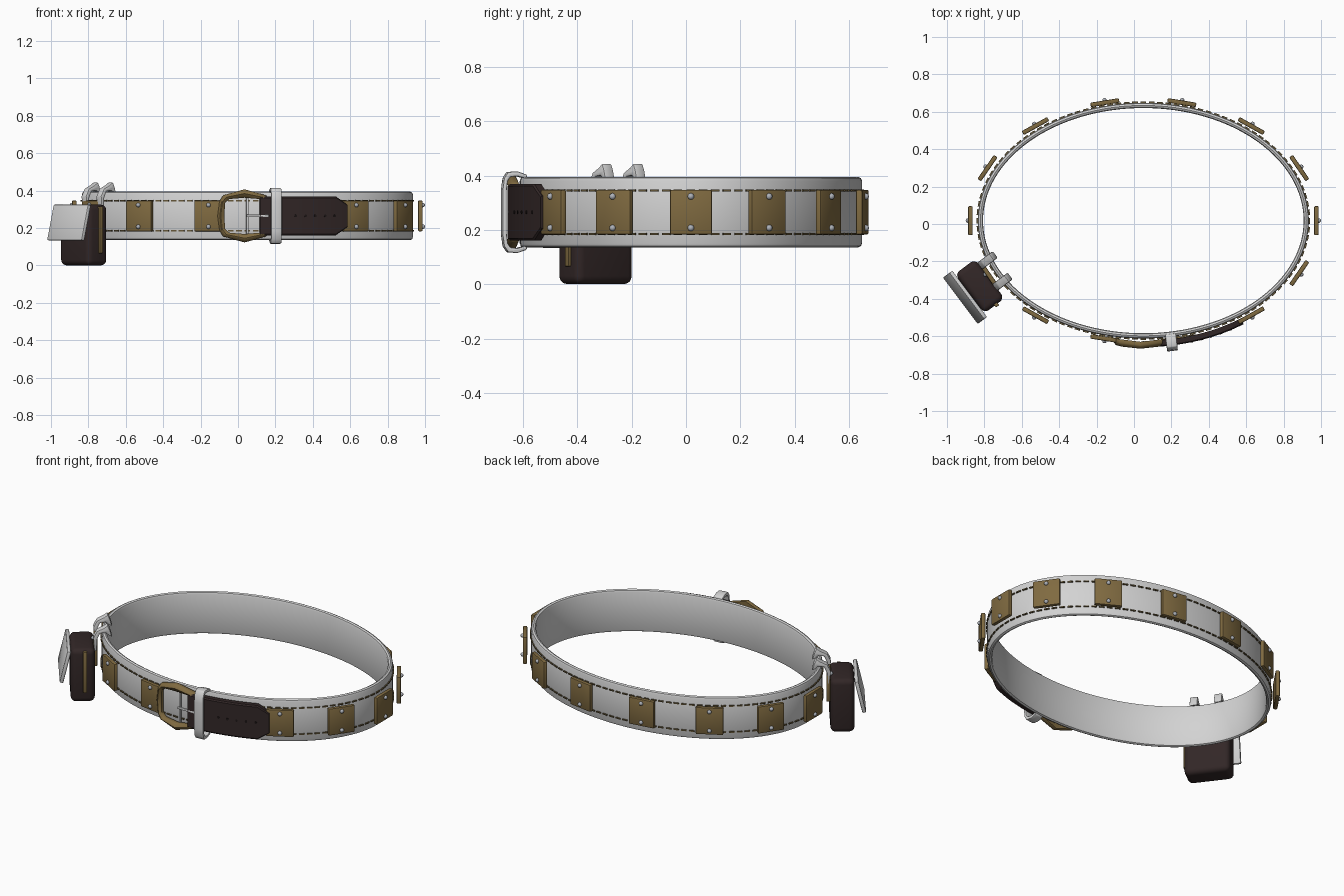
import bpy, bmesh, math
from mathutils import Matrix, Vector

if "Cube" in bpy.data.objects:
    bpy.data.objects.remove(bpy.data.objects["Cube"])

CX, CY, A, B, ZC = 0.05, 0.018, 0.885, 0.63, 0.265   # belt ellipse and mid height


def material(name, rgb):
    m = bpy.data.materials.new(name)
    m.diffuse_color = (*rgb, 1)
    m.use_nodes = True
    m.node_tree.nodes["Principled BSDF"].inputs["Base Color"].default_value = m.diffuse_color
    return m


GREY = material("pale grey", (0.65, 0.65, 0.65))
GOLD = material("old brass", (0.215, 0.145, 0.052))
DARK = material("dark leather", (0.032, 0.02, 0.02))
THREAD = material("thread brown", (0.13, 0.095, 0.04))
STEEL = material("rivet steel", (0.42, 0.44, 0.48))
BLACK = material("hole black", (0.012, 0.008, 0.008))


def finish(bm, name, mat, bevel=0, segs=2):
    bmesh.ops.recalc_face_normals(bm, faces=bm.faces)
    me = bpy.data.meshes.new(name)
    bm.to_mesh(me)
    bm.free()
    ob = bpy.data.objects.new(name, me)
    bpy.context.collection.objects.link(ob)
    me.materials.append(mat)
    bpy.ops.object.select_all(action='DESELECT')
    ob.select_set(True)
    bpy.context.view_layer.objects.active = ob
    if bevel:
        mod = ob.modifiers.new("soft_edges", 'BEVEL')
        mod.width, mod.segments = bevel, segs
        mod.limit_method = 'ANGLE'
        bpy.ops.object.modifier_apply(modifier=mod.name)
    bpy.ops.object.shade_smooth_by_angle(angle=math.radians(35))
    return ob


def frame(t, a=A, b=B, z=ZC):
    """Local x = along belt, y = outward, z = up."""
    n = Vector((b * math.cos(t), a * math.sin(t), 0)).normalized()
    u = Vector((-n.y, n.x, 0))
    m = Matrix((u, n, Vector((0, 0, 1)))).transposed().to_4x4()
    m.translation = (CX + a * math.cos(t), CY + b * math.sin(t), z)
    return m


def add_box(bm, m, size, loc=(0, 0, 0)):
    bmesh.ops.create_cube(bm, size=1, matrix=m @ Matrix.Translation(loc) @ Matrix.Diagonal((*size, 1)))


def sweep(bm, ts, profile, closed, height=lambda i: 1):
    """Sweep an (outward, up) profile along the belt line."""
    rows = []
    for i, t in enumerate(ts):
        m = frame(t)
        rows.append([bm.verts.new(m @ Vector((0, o, z * height(i)))) for o, z in profile])
    n, k = len(rows), len(profile)
    for i in range(n if closed else n - 1):
        p, q = rows[i], rows[(i + 1) % n]
        for j in range(k):
            bm.faces.new((p[j], p[(j + 1) % k], q[(j + 1) % k], q[j]))
    if not closed:
        bm.faces.new(rows[0])
        bm.faces.new(rows[-1])


def t_front(x):
    return -math.acos((x - CX) / A)


def extrude_profile(bm, m, pts, width):
    """Closed (y, z) outline extruded symmetrically along local x."""
    sides = [[bm.verts.new(m @ Vector((s * width / 2, y, z))) for y, z in pts] for s in (-1, 1)]
    for s in sides:
        bm.faces.new(s)
    for i in range(len(pts)):
        j = (i + 1) % len(pts)
        bm.faces.new((sides[0][i], sides[0][j], sides[1][j], sides[1][i]))


# Belt band with rounded rims
bm = bmesh.new()
half = [(0, -.115), (-.004, -.125), (-.014, -.13), (-.024, -.125), (-.028, -.115)]
sweep(bm, [2 * math.pi * i / 128 for i in range(128)], half + [(o, -z) for o, z in reversed(half)], True)
finish(bm, "belt_band", GREY)

# Stitching rows, evenly spaced by arc length
bm = bmesh.new()
fine = [2 * math.pi * i / 2000 for i in range(2000)]
dist, step, nxt = 0, 4.79 / 108, 0
for t in fine:
    if dist >= nxt:
        for z in (-.08, .08):
            add_box(bm, frame(t), (.03, .012, .007), (0, .001, z))
        nxt += step
    dist += math.hypot(A * math.sin(t), B * math.cos(t)) * 2 * math.pi / 2000
finish(bm, "stitching", THREAD)

# Fourteen brass plates, two rivets each
plates, rivets = bmesh.new(), bmesh.new()
for i in range(14):
    m = frame(2 * math.pi * i / 14, .925, .647)
    add_box(plates, m, (.155, .024, .165))
    for z in (-.058, .058):
        bmesh.ops.create_uvsphere(rivets, u_segments=12, v_segments=8, radius=.012,
                                  matrix=m @ Matrix.Translation((0, .013, z)))
finish(plates, "belt_plates", GOLD, .006)
finish(rivets, "plate_rivets", STEEL)

# Strap end with chamfered tip
bm = bmesh.new()
t0, t1 = t_front(.115), t_front(.565)
N = 28
sweep(bm, [t0 + (t1 - t0) * i / N for i in range(N + 1)],
      [(.012, -.104), (.04, -.104), (.046, -.096), (.046, .096), (.04, .104), (.012, .104)], False,
      lambda i: 1 - .42 * max(0, (i - N + 4) / 4))
finish(bm, "strap_end", DARK)

# Strap holes
bm = bmesh.new()
for i in range(5):
    m = frame(t_front(.3 + i * .05)) @ Matrix.Translation((0, .046, 0)) @ Matrix.Rotation(math.pi / 2, 4, 'X')
    bmesh.ops.create_cone(bm, cap_ends=True, segments=12, radius1=.007, radius2=.007, depth=.004, matrix=m)
finish(bm, "strap_holes", BLACK)

# Buckle frame: faceted ring with a raised ridge, bent to the belt
bm = bmesh.new()


def ring(quad):
    q = quad + [(-x, z) for x, z in reversed(quad[:-1])]
    return q + [(x, -z) for x, z in reversed(q[1:-1])]


outer = ring([(.148, 0), (.136, .075), (.115, .11), (.0, .142)])
inner = ring([(.108, 0), (.104, .07), (.082, .09), (.0, .097)])
rows = []
for w, y in ((0, -.63), (0, -.652), (.45, -.668), (1, -.655), (1, -.63)):
    row = []
    for (x, z), (xi, zi) in zip(outer, inner):
        px, pz = x + (xi - x) * w, z + (zi - z) * w
        row.append(bm.verts.new((.035 + px, y + 1.1 * px * px, ZC + pz)))
    rows.append(row)
for a, b in zip(rows, rows[1:] + rows[:1]):
    for i in range(len(a)):
        j = (i + 1) % len(a)
        bm.faces.new((a[i], a[j], b[j], b[i]))
finish(bm, "buckle_frame", GOLD, .003, 1)

# Buckle bar and prong
bm = bmesh.new()
front = Matrix.Translation((.05, -.632, ZC))
add_box(bm, front, (.012, .014, .2))
add_box(bm, front, (.12, .012, .014), (.055, -.018, 0))
finish(bm, "buckle_bar", GREY, .004)

# Keeper loop: C-shaped band around the strap
bm = bmesh.new()
out = [(-.015, .138), (.02, .15), (.055, .148), (.07, .125), (.076, .08)]
inn = [(.06, .08), (.056, .115), (.046, .13), (.02, .132), (-.015, .122)]
extrude_profile(bm, frame(t_front(.197)),
                out + [(o, -z) for o, z in reversed(out)] +
                [(o, -z) for o, z in reversed(inn)] + inn, .058)
finish(bm, "keeper_loop", GREY, .005)

# Pouch local frame: x along width, y outward
u, n = Vector((.6, -.8, 0)), Vector((-.8, -.6, 0))
P = Matrix((u, n, Vector((0, 0, 1)))).transposed().to_4x4()
P.translation = (-.825, -.333, 0)
bm = bmesh.new()
add_box(bm, P, (.262, .135, .325), (0, 0, .1625))
finish(bm, "pouch_body", DARK, .03, 4)

# Pouch flap, hanging away from the body at the bottom
bm = bmesh.new()
F = P @ Matrix.Translation((0, .071, .325)) @ Matrix.Rotation(math.radians(13), 4, 'X')
add_box(bm, F, (.31, .022, .196), (0, .005, -.1))
finish(bm, "pouch_flap", GREY, .007)

# Brass strip on the pouch side
bm = bmesh.new()
add_box(bm, P, (.02, .022, .25), (.133, -.012, .19))
finish(bm, "pouch_side_strip", GOLD, .004)

# Two hooks carrying the pouch over the belt rim
bm = bmesh.new()
for x, y in ((-.785, -.195), (-.705, -.31)):
    H = P.copy()
    H.translation = (x, y, 0)
    extrude_profile(bm, H, [(.045, .29), (.05, .37), (.03, .41), (-.01, .43), (-.03, .445), (-.042, .42),
                            (-.055, .375), (-.035, .385), (-.02, .4), (.012, .396), (.028, .36), (.03, .29)], .045)
finish(bm, "pouch_hooks", GREY, .006)
